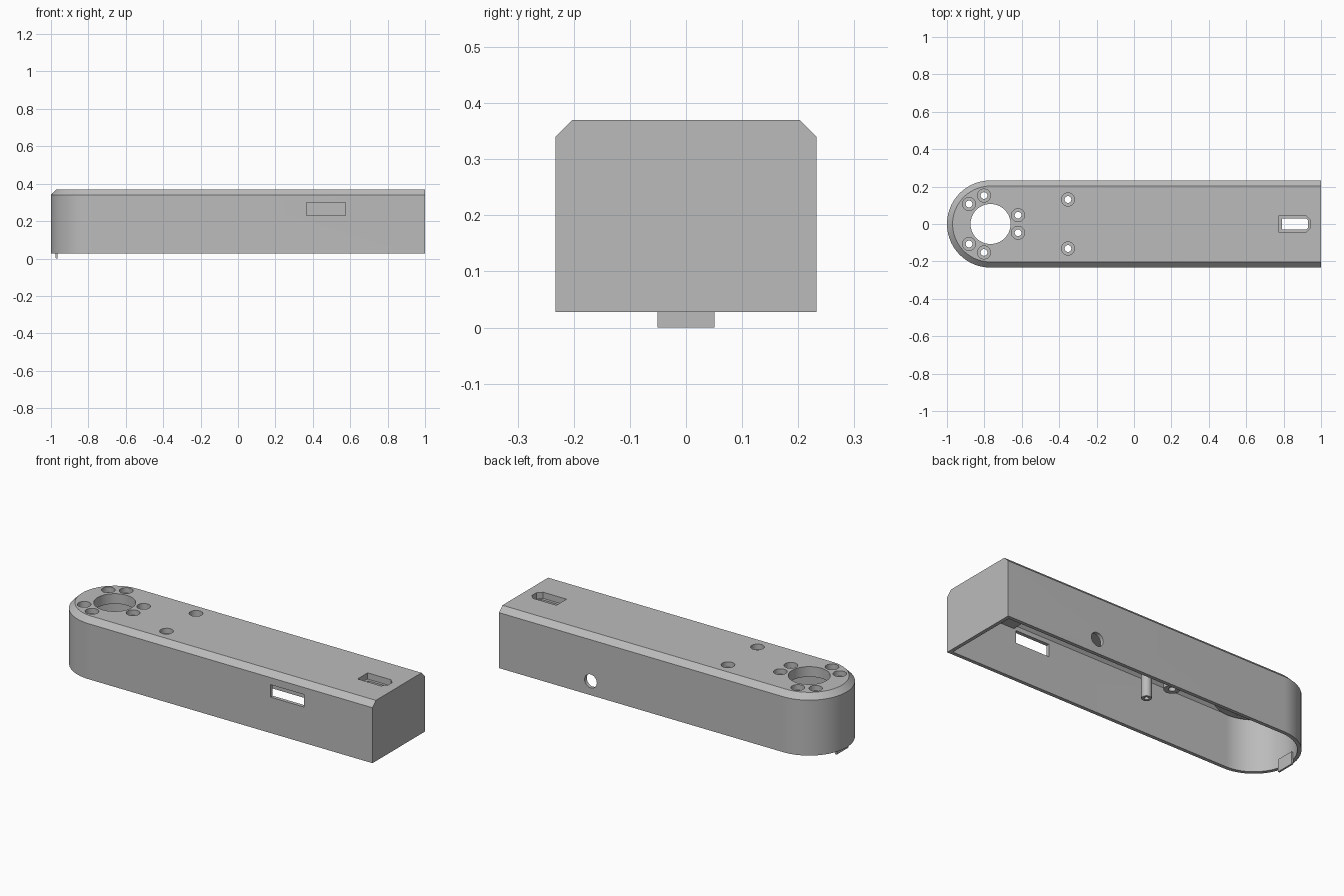
import bpy, bmesh, math
from mathutils import Matrix

old = bpy.data.objects.get("Cube")
if old:
    bpy.data.objects.remove(old)

grey = bpy.data.materials.new("plain_grey")
grey.use_nodes = True
COLOUR = (0.5, 0.5, 0.5, 1)
grey.diffuse_color = COLOUR
grey.node_tree.nodes["Principled BSDF"].inputs["Base Color"].default_value = COLOUR

R = 0.233            # half width and end radius
CX = R - 1           # centre of the rounded end
WALL = 0.02
TOP, BASE = 0.37, 0.028


def to_object(name, bm):
    bmesh.ops.recalc_face_normals(bm, faces=bm.faces)
    mesh = bpy.data.meshes.new(name)
    bm.to_mesh(mesh)
    bm.free()
    mesh.materials.append(grey)
    obj = bpy.data.objects.new(name, mesh)
    bpy.context.collection.objects.link(obj)
    return obj


def loft(name, rings):
    """Closed solid through rings given as (outline, height)."""
    bm = bmesh.new()
    loops = [[bm.verts.new((x, y, z)) for x, y in pts] for pts, z in rings]
    for a, b in zip(loops, loops[1:]):
        for i in range(len(a)):
            j = (i + 1) % len(a)
            bm.faces.new((a[i], a[j], b[j], b[i]))
    bm.faces.new(loops[0])
    bm.faces.new(loops[-1])
    return to_object(name, bm)


def bullet(r, x_end, steps=40):
    """Outline with a round left end and a square right end."""
    arc = [math.pi / 2 + math.pi * i / steps for i in range(steps + 1)]
    pts = [(CX + r * math.cos(a), r * math.sin(a)) for a in arc]
    return pts + [(x_end, -r), (x_end, r)]


def box(name, x, y, z):
    pts = [(x[0], y[0]), (x[1], y[0]), (x[1], y[1]), (x[0], y[1])]
    return loft(name, [(pts, z[0]), (pts, z[1])])


def cylinder(name, r, start, length, axis="Z", segments=40):
    """Cylinder from a start point along a positive axis."""
    bm = bmesh.new()
    bmesh.ops.create_cone(bm, cap_ends=True, segments=segments,
                          radius1=r, radius2=r, depth=length)
    bm.transform(Matrix.Translation((0, 0, length / 2)))
    turn = {"Z": Matrix(), "X": Matrix.Rotation(math.pi / 2, 4, "Y"),
            "Y": Matrix.Rotation(-math.pi / 2, 4, "X")}[axis]
    bm.transform(Matrix.Translation(start) @ turn)
    return to_object(name, bm)


def combine(tool, operation):
    mod = body.modifiers.new(operation, "BOOLEAN")
    mod.operation, mod.solver, mod.object = operation, "EXACT", tool
    bpy.context.view_layer.objects.active = body
    bpy.ops.object.modifier_apply(modifier=mod.name)
    bpy.data.objects.remove(tool)


def add(tool):
    combine(tool, "UNION")


def cut(tool):
    combine(tool, "DIFFERENCE")


# Housing with chamfered top edge, hollow and open below
body = loft("housing", [(bullet(R, 1), BASE), (bullet(R, 1), 0.34),
                        (bullet(R - 0.03, 1), TOP)])
inner = R - WALL
cut(loft("cavity", [(bullet(inner, 1 - WALL), -0.1), (bullet(inner, 1 - WALL), 0.325),
                    (bullet(inner - 0.02, 1 - WALL), 0.345)]))

# Reinforcements below the top plate
screws = [(-0.882, 0.107), (-0.802, 0.152), (-0.62, 0.047), (-0.353, 0.131)]
add(cylinder("round_boss", 0.2, (CX, 0, 0.313), 0.04, segments=64))
add(box("end_block", (0.59, 0.99), (-0.215, 0.215), (0.305, 0.35)))
for side in (-1, 1):
    x, y = screws[-1]
    add(cylinder("screw_boss", 0.042, (x, side * y, 0.275), 0.08))
add(cylinder("cover_post", 0.026, (-0.08, 0, 0.065), 0.29))
cut(cylinder("post_bore", 0.012, (-0.08, 0, 0), 0.2))

# Large round opening and counterbored screw holes
cut(cylinder("opening", 0.107, (CX, 0, 0.2), 0.3, segments=64))
for x, y in screws:
    for side in (-1, 1):
        cut(cylinder("bore", 0.018, (x, side * y, 0.2), 0.3))
        cut(cylinder("counterbore", 0.035, (x, side * y, TOP - 0.03), 0.1))


# Pointed switch recess with a through slot
def pointed(x0, x1, half, tip):
    return [(x0, -half), (x1 - tip, -half), (x1, -half + tip),
            (x1, half - tip), (x1 - tip, half), (x0, half)]


recess, slot = pointed(0.775, 0.945, 0.045, 0.025), pointed(0.79, 0.93, 0.03, 0.01)
cut(loft("recess", [(recess, TOP - 0.035), (recess, 0.5)]))
cut(loft("slot", [(slot, 0.2), (slot, 0.5)]))

# Side window, cable hole and end screw holes
cut(box("window", (0.365, 0.575), (-0.3, -0.18), (0.23, 0.3)))
cut(cylinder("cable_hole", 0.038, (0.43, 0.18, 0.107), 0.1, "Y"))
for side in (-1, 1):
    cut(cylinder("end_hole", 0.022, (0.88, side * 0.169, 0.318), 0.2, "X"))

# Locking tab on the inside of the rounded end
tab = box("locking_tab", (-0.982, -0.964), (-0.051, 0.051), (0, 0.07))
bm = bmesh.new()
bm.from_mesh(tab.data)
for v in bm.verts:
    if v.co.z < 0.01:
        v.co.x = max(v.co.x, -0.974)
bm.to_mesh(tab.data)
bm.free()

bpy.ops.object.select_all(action="DESELECT")
body.select_set(True)
bpy.context.view_layer.objects.active = body
bpy.ops.object.shade_smooth_by_angle(angle=math.radians(25))
